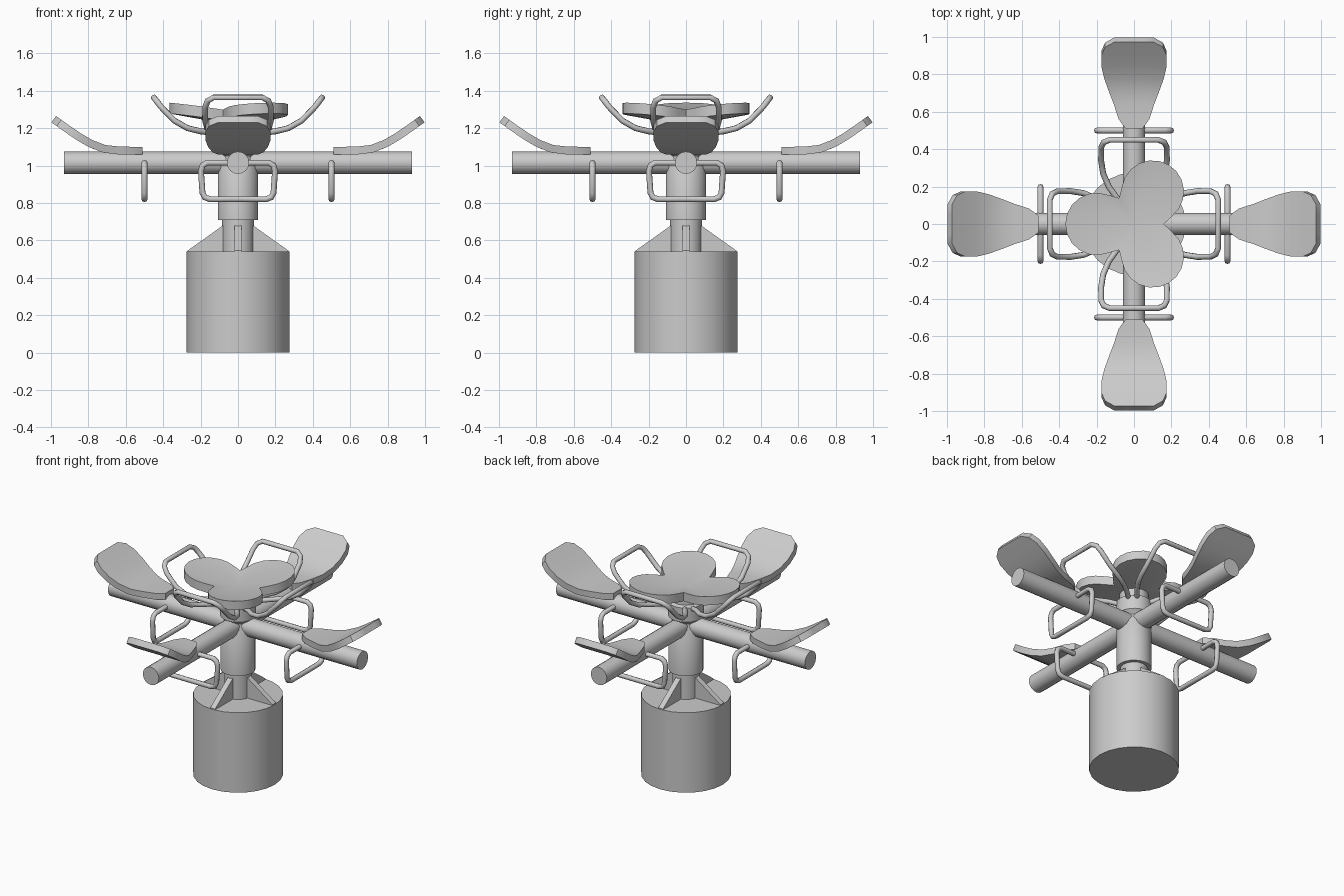
import bpy, bmesh
from math import pi, sin, cos, radians, hypot
from mathutils import Matrix

if "Cube" in bpy.data.objects:
    bpy.data.objects.remove(bpy.data.objects["Cube"])

GREY = (0.6, 0.6, 0.6, 1)
metal = bpy.data.materials.new("grey_metal")
metal.use_nodes = True
metal.diffuse_color = GREY
metal.node_tree.nodes["Principled BSDF"].inputs["Base Color"].default_value = GREY


def finish(obj, angle=35):
    """Assign the colour and shade smooth with sharp edges kept."""
    obj.data.materials.append(metal)
    bpy.ops.object.select_all(action="DESELECT")
    obj.select_set(True)
    bpy.context.view_layer.objects.active = obj
    for mod in list(obj.modifiers):
        bpy.ops.object.modifier_apply(modifier=mod.name)
    bpy.ops.object.shade_smooth_by_angle(angle=radians(angle))


def mesh_object(name, bm):
    mesh = bpy.data.meshes.new(name)
    bm.to_mesh(mesh)
    bm.free()
    obj = bpy.data.objects.new(name, mesh)
    bpy.context.collection.objects.link(obj)
    return obj


def lathe(name, profile, sides):
    """Closed turned solid from (radius, height) pairs, bottom to top."""
    bm = bmesh.new()
    rings = [[bm.verts.new((r * cos(2 * pi * i / sides), r * sin(2 * pi * i / sides), z))
              for i in range(sides)] for r, z in profile]
    for low, high in zip(rings, rings[1:]):
        for i in range(sides):
            j = (i + 1) % sides
            bm.faces.new((low[i], low[j], high[j], high[i]))
    bm.faces.new(rings[0][::-1])
    bm.faces.new(rings[-1])
    obj = mesh_object(name, bm)
    finish(obj)
    return obj


def tube(name, points, cyclic, turn):
    """Round bar following a path, turned about the centre post."""
    curve = bpy.data.curves.new(name, "CURVE")
    curve.dimensions = "3D"
    curve.bevel_depth = 0.016
    curve.bevel_resolution = 2
    curve.use_fill_caps = True
    spline = curve.splines.new("POLY")
    spline.points.add(len(points) - 1)
    for p, co in zip(spline.points, points):
        p.co = (*co, 1)
    spline.use_cyclic_u = cyclic
    obj = bpy.data.objects.new(name, curve)
    bpy.context.collection.objects.link(obj)
    obj.rotation_euler.z = turn
    bpy.ops.object.select_all(action="DESELECT")
    obj.select_set(True)
    bpy.context.view_layer.objects.active = obj
    bpy.ops.object.convert(target="MESH")
    finish(bpy.context.object, 50)


def seat(name, turn):
    """Curved paddle: (distance, top height, half width) stations."""
    stations = [(0.51, 1.10, 0.045), (0.56, 1.10, 0.082), (0.64, 1.102, 0.108),
                (0.71, 1.11, 0.135), (0.78, 1.137, 0.16), (0.84, 1.172, 0.174),
                (0.9, 1.213, 0.175), (0.945, 1.245, 0.155), (0.973, 1.265, 0.105)]
    bm = bmesh.new()
    rows = [[bm.verts.new((d, w * s, z)) for s in (-1, -0.5, 0, 0.5, 1)]
            for d, z, w in stations]
    for a, b in zip(rows, rows[1:]):
        for j in range(4):
            bm.faces.new((a[j], b[j], b[j + 1], a[j + 1]))
    obj = mesh_object(name, bm)
    obj.rotation_euler.z = turn
    mod = obj.modifiers.new("thickness", "SOLIDIFY")
    mod.thickness = 0.042
    mod.offset = -1
    finish(obj)


def gusset(name, turn):
    """Triangular rib between the base and the post."""
    bm = bmesh.new()
    face = bm.faces.new([bm.verts.new((x, -0.018, z)) for x, z in
                         ((0.05, 0.53), (0.27, 0.53), (0.27, 0.545), (0.08, 0.68), (0.05, 0.68))])
    ext = bmesh.ops.extrude_face_region(bm, geom=[face])
    bmesh.ops.translate(bm, vec=(0, 0.036, 0),
                        verts=[v for v in ext["geom"] if isinstance(v, bmesh.types.BMVert)])
    bmesh.ops.recalc_face_normals(bm, faces=bm.faces)
    obj = mesh_object(name, bm)
    obj.rotation_euler.z = turn
    finish(obj)


def clover_table():
    """Three-lobed plate rising slightly towards its rim."""
    outline = []
    for k in range(3):
        mid = pi / 3 + k * 2 * pi / 3
        rot = Matrix.Rotation(mid, 2)
        outline.append((0.16 * cos(mid - pi / 3), 0.16 * sin(mid - pi / 3)))
        for i in range(13):
            a = radians(-112 + 224 * i / 12)
            x, y = 0.2 + 0.167 * cos(a), 0.167 * sin(a)
            outline.append((x * cos(mid) - y * sin(mid), x * sin(mid) + y * cos(mid)))
    bm = bmesh.new()

    def layer(drop):
        ring = [bm.verts.new((x, y, 1.27 + 0.18 * hypot(x, y) - drop)) for x, y in outline]
        return ring, bm.verts.new((0, 0, 1.27 - drop))

    (top, top_mid), (low, low_mid) = layer(0), layer(0.058)
    for i in range(len(outline)):
        j = (i + 1) % len(outline)
        bm.faces.new((top_mid, top[i], top[j]))
        bm.faces.new((low_mid, low[j], low[i]))
        bm.faces.new((top[i], low[i], low[j], top[j]))
    finish(mesh_object("clover_table", bm))


# Foundation and centre post
lathe("base_drum", [(0.275, 0), (0.275, 0.54)], 24)
lathe("inner_post", [(0.085, 0.53), (0.085, 0.73)], 16)
lathe("rotating_sleeve", [(0.108, 0.71), (0.108, 1.0), (0.085, 1.035), (0.085, 1.05),
                          (0.11, 1.075), (0.11, 1.17), (0.09, 1.18), (0.09, 1.24)], 20)
clover_table()

# Crossed arms
for n, turn in (("side_arm", 0), ("front_back_arm", pi / 2)):
    arm = lathe(n, [(0.06, -0.93), (0.06, 0.93)], 16)
    arm.rotation_euler = (0, pi / 2, turn)
    arm.location.z = 1.015

# Half paths of the foot rest (width, height) and hand rail (distance, width, height)
foot_half = [(0.15, 0.82), (0.178, 0.83), (0.19, 0.855), (0.198, 0.97),
             (0.19, 1.0), (0.165, 1.015)]
foot_path = [(0.5, w, z) for w, z in foot_half] + [(0.5, -w, z) for w, z in foot_half[::-1]]
rail_half = [(0.06, 0.03, 1.15), (0.13, 0.085, 1.175), (0.2, 0.135, 1.183),
             (0.27, 0.165, 1.2), (0.34, 0.176, 1.24), (0.41, 0.175, 1.312),
             (0.437, 0.162, 1.347), (0.45, 0.13, 1.364)]
rail_path = rail_half + [(d, -w, z) for d, w, z in rail_half[::-1]]

# Four stations around the post
for k, side in enumerate(("left", "back", "right", "front")):
    turn = k * pi / 2
    seat(side + "_seat", turn)
    gusset(side + "_gusset", turn)
    tube(side + "_foot_rest", foot_path, True, turn)
    tube(side + "_hand_rail", rail_path, False, turn)
